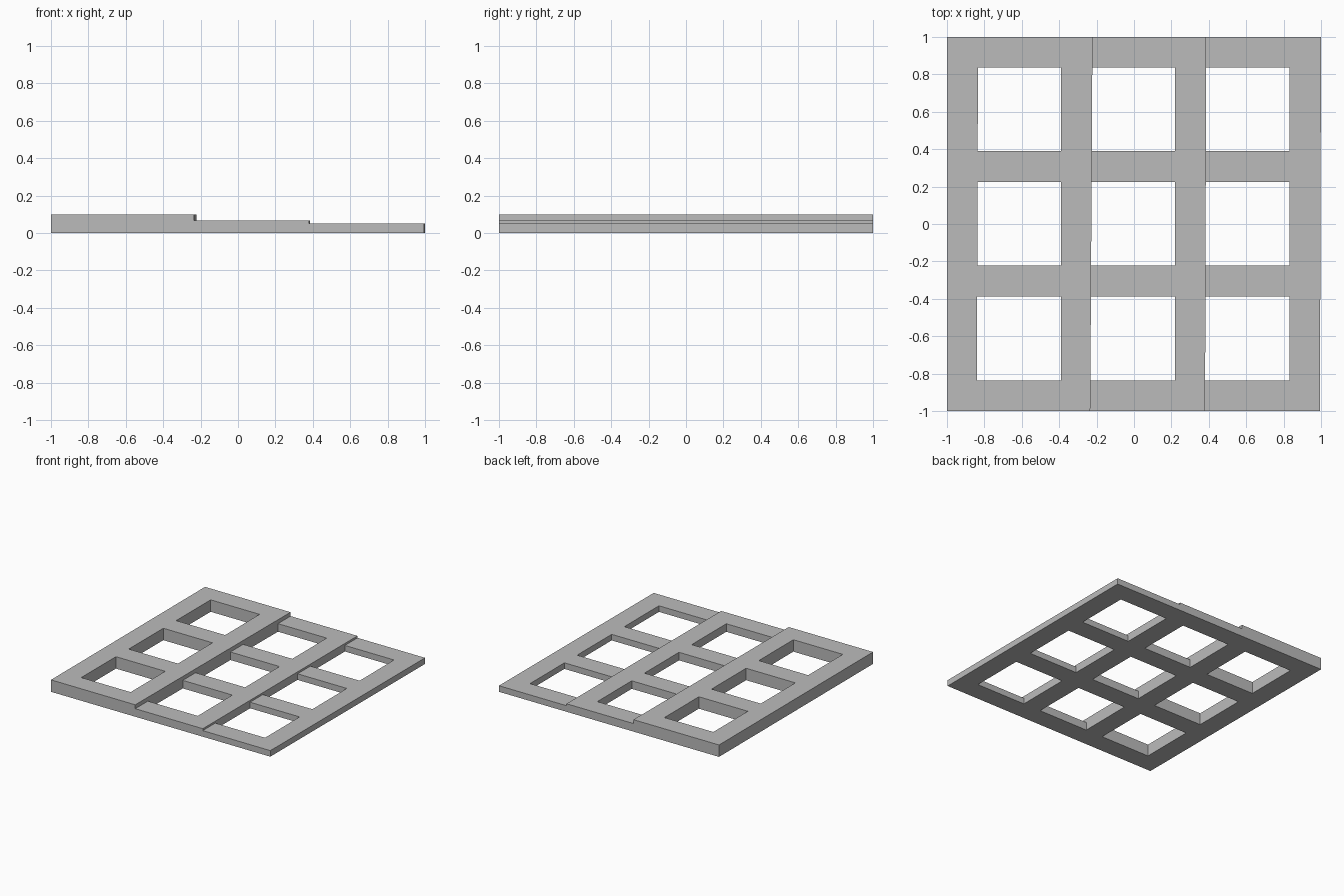
import bpy
import bmesh

cube = bpy.data.objects.get("Cube")
if cube:
    bpy.data.objects.remove(cube, do_unlink=True)

# Single flat grey
grey = bpy.data.materials.new("mid_grey")
grey.use_nodes = True
colour = (0.5, 0.5, 0.5, 1)
grey.diffuse_color = colour
grey.node_tree.nodes["Principled BSDF"].inputs["Base Color"].default_value = colour

# Lattice lines: bars and windows alternate; some x lines lean slightly
X_LINES = [-1, -0.837, -0.39, -0.228, 0.22, 0.383, 0.832, 0.997]
X_LEAN = [0, 0.003, 0, 0.006, 0, 0.003, 0, 0.003]
Y_LINES = [-1, -0.837, -0.388, -0.223, 0.225, 0.39, 0.837, 1]
COLUMN_HEIGHTS = [0.098] * 3 + [0.066] * 2 + [0.05] * 2
COUNT = len(COLUMN_HEIGHTS)


def height(i, j):
    """Top of a lattice cell; zero outside the panel and in the windows."""
    if not (0 <= i < COUNT and 0 <= j < COUNT) or (i % 2 and j % 2):
        return 0
    return COLUMN_HEIGHTS[i]


bm = bmesh.new()


def corner(i, j, z):
    y = Y_LINES[j]
    return bm.verts.new((X_LINES[i] + X_LEAN[i] * y, y, z))


def face(*corners):
    bm.faces.new([corner(*c) for c in corners])


def wall(a, b, low, high):
    face((*a, low), (*b, low), (*b, high), (*a, high))


for i in range(COUNT):
    for j in range(COUNT):
        top = height(i, j)
        if not top:
            continue
        ring = [(i, j), (i + 1, j), (i + 1, j + 1), (i, j + 1)]
        # Top and underside
        face(*[(*c, top) for c in ring])
        face(*[(*c, 0) for c in reversed(ring)])
        # Outer edges, window sides and the steps between strips
        neighbours = [(i, j - 1), (i + 1, j), (i, j + 1), (i - 1, j)]
        for k, cell in enumerate(neighbours):
            low = height(*cell)
            if low < top:
                wall(ring[k], ring[(k + 1) % 4], low, top)

# Weld the cells and merge flat regions into clean faces
bmesh.ops.remove_doubles(bm, verts=bm.verts, dist=0.0001)
bmesh.ops.recalc_face_normals(bm, faces=bm.faces)

mesh = bpy.data.meshes.new("stepped_lattice_panel")
bm.to_mesh(mesh)
bm.free()
mesh.materials.append(grey)
panel = bpy.data.objects.new("stepped_lattice_panel", mesh)
bpy.context.scene.collection.objects.link(panel)
